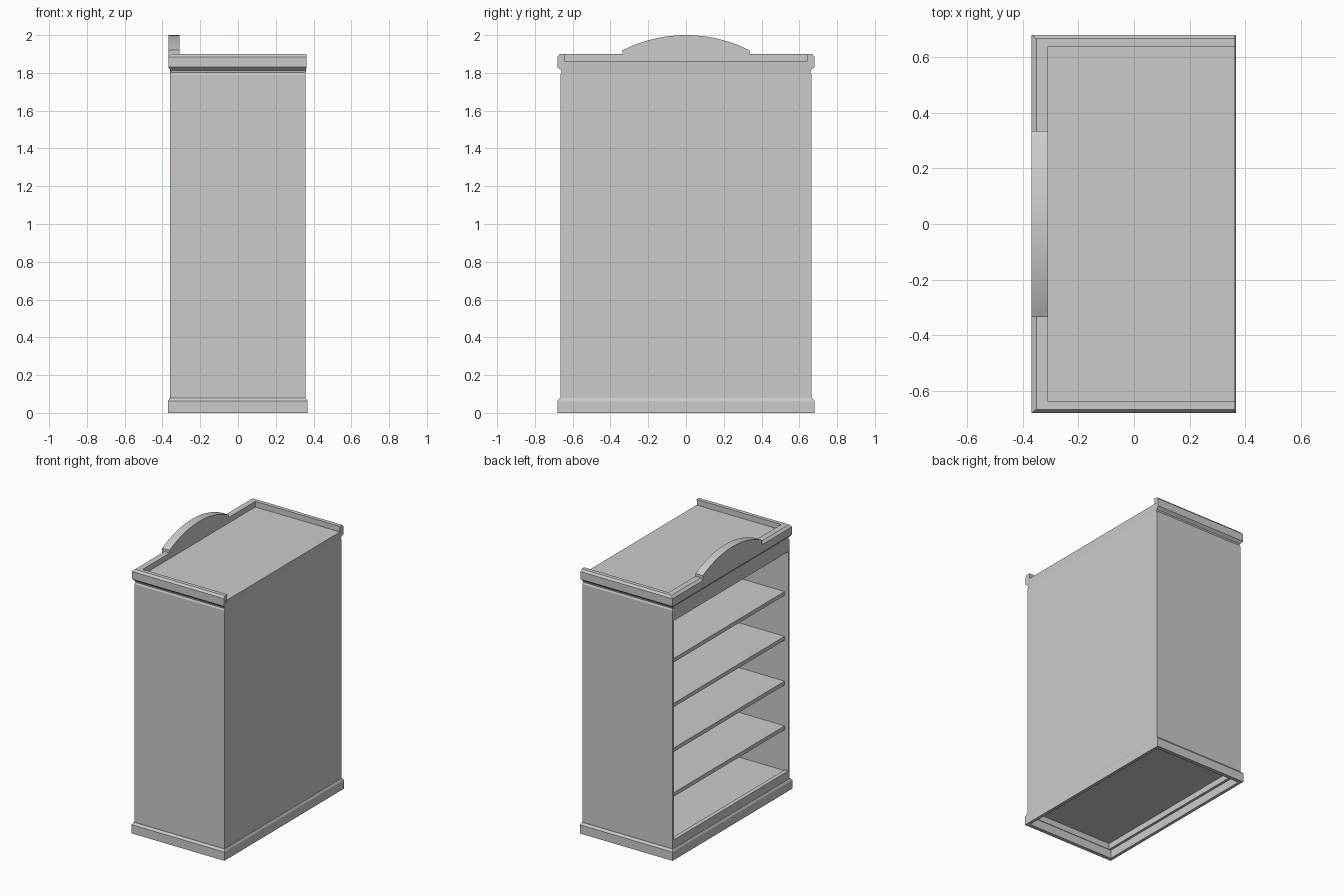
import bpy, bmesh, math

if "Cube" in bpy.data.objects:
    bpy.data.objects.remove(bpy.data.objects["Cube"])

# Carcass extents: open shelving faces -x, solid back panel on +x
X0, X1, Y = -0.36, 0.358, 0.665
T = 0.016


def finish(name, bm):
    bmesh.ops.recalc_face_normals(bm, faces=bm.faces)
    mesh = bpy.data.meshes.new(name)
    bm.to_mesh(mesh)
    bm.free()
    obj = bpy.data.objects.new(name, mesh)
    bpy.context.collection.objects.link(obj)
    return obj


def box(name, x, y, z):
    bm = bmesh.new()
    bmesh.ops.create_cube(bm, size=1)
    for v in bm.verts:
        v.co = [r[0] if c < 0 else r[1] for c, r in zip(v.co, (x, y, z))]
    return finish(name, bm)


def moulding(name, profile, closed, end):
    """Sweep (out_y, out_x, z) profile around the cabinet with mitred corners."""
    bm = bmesh.new()
    rings = [[] for _ in range(4)]
    for oy, ox, z in profile:
        # the open ends lean in to meet the back panel below the top board
        xr = X1 + ox if closed else (end if z > 1.82 else X1)
        pts = [(xr, -Y - oy), (X0 - ox, -Y - oy), (X0 - ox, Y + oy), (xr, Y + oy)]
        for ring, (px, py) in zip(rings, pts):
            ring.append(bm.verts.new((px, py, z)))
    n = len(profile)
    for s in range(4 if closed else 3):
        a, b = rings[s], rings[(s + 1) % 4]
        for i in range(n):
            j = (i + 1) % n
            bm.faces.new((a[i], a[j], b[j], b[i]))
    if not closed:
        bm.faces.new(rings[0])
        bm.faces.new(rings[3])
    return finish(name, bm)


# Side, back and front rails
for side, s in (("front", -1), ("rear", 1)):
    box(side + "_side_panel", (X0, X1), sorted((s * (Y - T), s * Y)), (0.06, 1.79))
box("back_panel", (X1 - 0.02, X1), (-Y + T, Y - T), (0.06, 1.8))
box("header_rail", (X0, X0 + 0.03), (-Y + T, Y - T), (1.714, 1.82))
box("bottom_rail", (X0, X0 + 0.03), (-Y + T, Y - T), (0.06, 0.137))

# Evenly spaced shelves, including floor and ceiling boards
for i in range(6):
    z = 0.103 + 0.322 * i
    box("shelf_%d" % (i + 1), (X0 + 0.03, X1 - 0.02), (-Y + T, Y - T), (z, z + 0.028))

# Recessed top board, its rear edge flaring out from the back panel
top = box("top_board", (X0 + 0.01, 0.363), (-0.655, 0.655), (1.8, 1.86))
for v in top.data.vertices:
    if v.co.x > 0 and v.co.z < 1.82:
        v.co.x = X1

# Plinth moulding all round
moulding("plinth", [(-0.012, -0.012, 0), (0.015, 0.01, 0), (0.015, 0.01, 0.063),
                    (0.003, 0.002, 0.078), (-0.012, -0.012, 0.078)], True, 0)

# Crown moulding on three sides, open at the back
moulding("crown", [(-0.025, -0.05, 1.79), (0, 0, 1.79), (-0.006, -0.006, 1.803),
                   (-0.004, -0.004, 1.813), (0.015, 0.009, 1.83), (0.015, 0.009, 1.885),
                   (0.003, -0.008, 1.9), (-0.025, -0.05, 1.9)], False, 0.363)

# Arched crest above the open side
bm = bmesh.new()
half, rise, steps = 0.335, 0.08, 24
radius = (half ** 2 + rise ** 2) / (2 * rise)
outline = [(half, 1.885), (-half, 1.885)]
for i in range(steps + 1):
    y = -half + 2 * half * i / steps
    outline.append((y, 2 - radius + math.sqrt(radius ** 2 - y * y)))
face = bm.faces.new([bm.verts.new((-0.369, y, z)) for y, z in outline])
ext = bmesh.ops.extrude_face_region(bm, geom=[face])
bmesh.ops.translate(bm, vec=(0.059, 0, 0),
                    verts=[g for g in ext["geom"] if isinstance(g, bmesh.types.BMVert)])
crest = finish("arched_crest", bm)
bpy.context.view_layer.objects.active = crest
crest.select_set(True)
bpy.ops.object.shade_smooth_by_angle(angle=math.radians(30))
